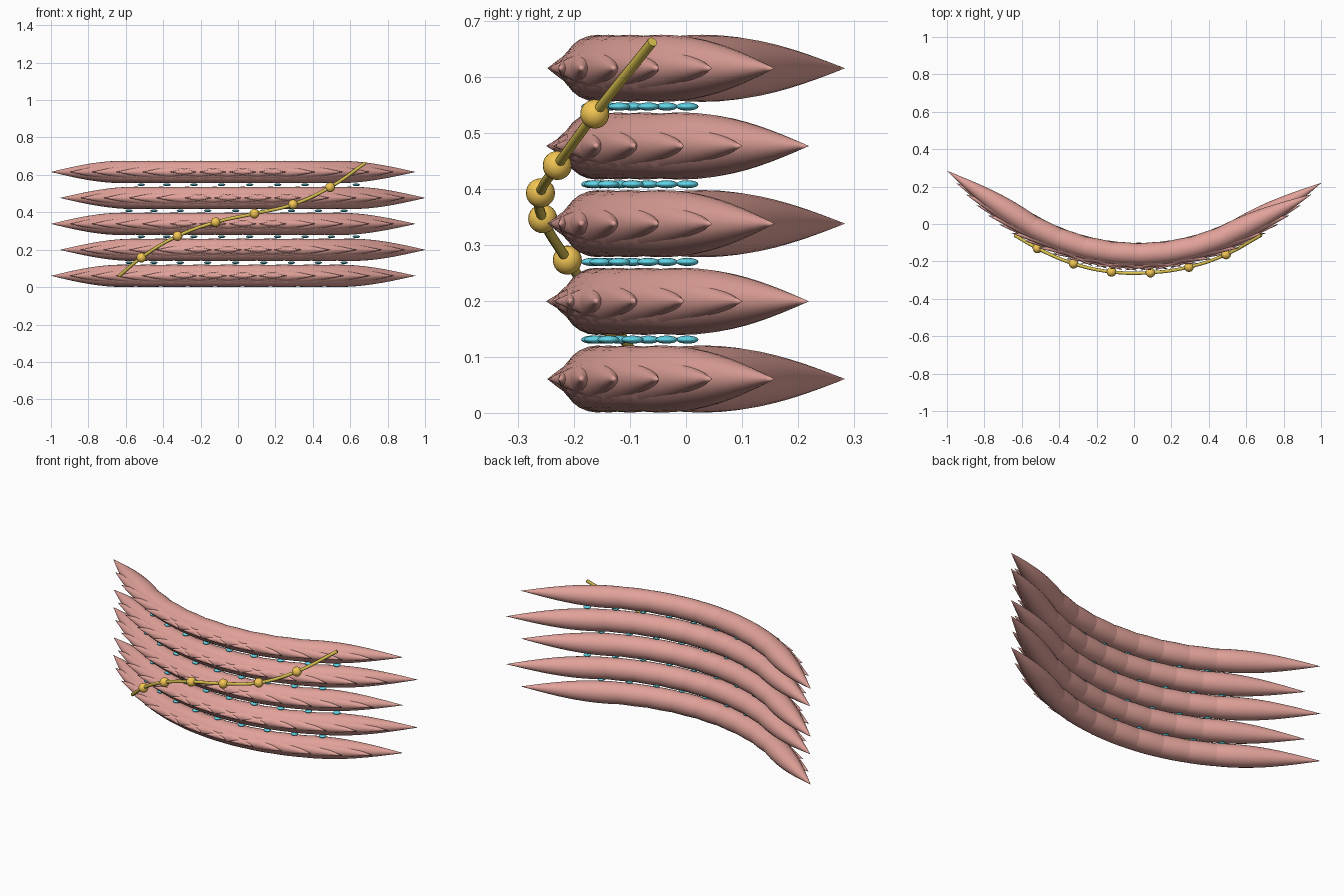
import bpy, bmesh
from math import sin, cos, pi, radians
from mathutils import Matrix, Vector

if "Cube" in bpy.data.objects:
    bpy.data.objects.remove(bpy.data.objects["Cube"])

CX, CY = 0.025, 1.0          # centre of the sheet's curvature
R = 1.16                     # radius of the cell mid-line
HALF, GIRTH = 0.466, 0.06    # half length and radius of a spindle cell
STEP, COUNT = 7.375, 9
ROWS = [0.0605 + 0.1388 * i for i in range(5)]


def material(name, rgb):
    m = bpy.data.materials.new(name)
    m.diffuse_color = (*rgb, 1)
    m.use_nodes = True
    m.node_tree.nodes["Principled BSDF"].inputs["Base Color"].default_value = m.diffuse_color
    return m


def finish(bm, name, mat):
    me = bpy.data.meshes.new(name)
    for f in bm.faces:
        f.smooth = True
    bm.to_mesh(me)
    bm.free()
    me.materials.append(mat)
    ob = bpy.data.objects.new(name, me)
    bpy.context.collection.objects.link(ob)
    return ob


def on_arc(deg, z, radius=R):
    a = radians(deg)
    return Matrix.Translation((CX + radius * sin(a), CY - radius * cos(a), z)) @ Matrix.Rotation(a, 4, 'Z')


def add_spindle(bm, mat, rings=20, sides=24):
    # pointed cell lying along local x
    left = bm.verts.new(mat @ Vector((-HALF, 0, 0)))
    right = bm.verts.new(mat @ Vector((HALF, 0, 0)))
    loops = []
    for i in range(1, rings):
        t = -cos(pi * i / rings) * 0.4 + (2 * i / rings - 1) * 0.6
        r = GIRTH * cos(pi * t / 2)
        loops.append([bm.verts.new(mat @ Vector((HALF * t, r * cos(2 * pi * k / sides), r * sin(2 * pi * k / sides))))
                      for k in range(sides)])
    for k in range(sides):
        n = (k + 1) % sides
        bm.faces.new((left, loops[0][n], loops[0][k]))
        bm.faces.new((right, loops[-1][k], loops[-1][n]))
        for a, b in zip(loops, loops[1:]):
            bm.faces.new((a[k], a[n], b[n], b[k]))
    

red = material("muscle_red", (0.75, 0.36, 0.32))
cyan = material("junction_cyan", (0.12, 0.68, 0.82))
gold = material("nerve_gold", (0.72, 0.55, 0.08))
orange = material("bead_orange", (0.90, 0.57, 0.09))

# rows of overlapping spindle cells, alternate rows staggered by half a step
for r, z in enumerate(ROWS):
    bm = bmesh.new()
    shift = -STEP / 2 if r % 2 == 0 else 0
    for i in range(COUNT):
        add_spindle(bm, on_arc((i - 4) * STEP + shift, z))
    bmesh.ops.recalc_face_normals(bm, faces=bm.faces)
    finish(bm, f"muscle_cell_row_{r + 1}", red)

# small flat junctions between rows
for g in range(4):
    bm = bmesh.new()
    shift = STEP / 4 * (-1 if g % 2 == 0 else 1)
    z = (ROWS[g] + ROWS[g + 1]) / 2 + 0.001
    for i in range(COUNT):
        m = on_arc((i - 4) * STEP + shift, z, 1.168) @ Matrix.Diagonal((0.02, 0.02, 0.0072, 1))
        bmesh.ops.create_uvsphere(bm, u_segments=16, v_segments=10, radius=1, matrix=m)
    finish(bm, f"gap_junctions_{g + 1}", cyan)

# nerve fibre across the front
path = [(-0.635, -0.062, 0.06), (-0.516, -0.130, 0.158), (-0.323, -0.212, 0.273), (-0.12, -0.256, 0.347),
        (0.088, -0.260, 0.393), (0.294, -0.230, 0.442), (0.492, -0.163, 0.534), (0.68, -0.060, 0.663)]
cu = bpy.data.curves.new("nerve_fibre", 'CURVE')
cu.dimensions = '3D'
cu.bevel_depth = 0.009
cu.bevel_resolution = 3
cu.use_fill_caps = True
sp = cu.splines.new('BEZIER')
sp.resolution_u = 8
sp.bezier_points.add(len(path) - 1)
for bp, p in zip(sp.bezier_points, path):
    bp.co = p
    bp.handle_left_type = bp.handle_right_type = 'AUTO'
cu.materials.append(gold)
bpy.context.collection.objects.link(bpy.data.objects.new("nerve_fibre", cu))

# swellings along the nerve
bm = bmesh.new()
for p in path[1:-1]:
    bmesh.ops.create_uvsphere(bm, u_segments=20, v_segments=12, radius=0.026, matrix=Matrix.Translation(p))
finish(bm, "nerve_swellings", orange)
